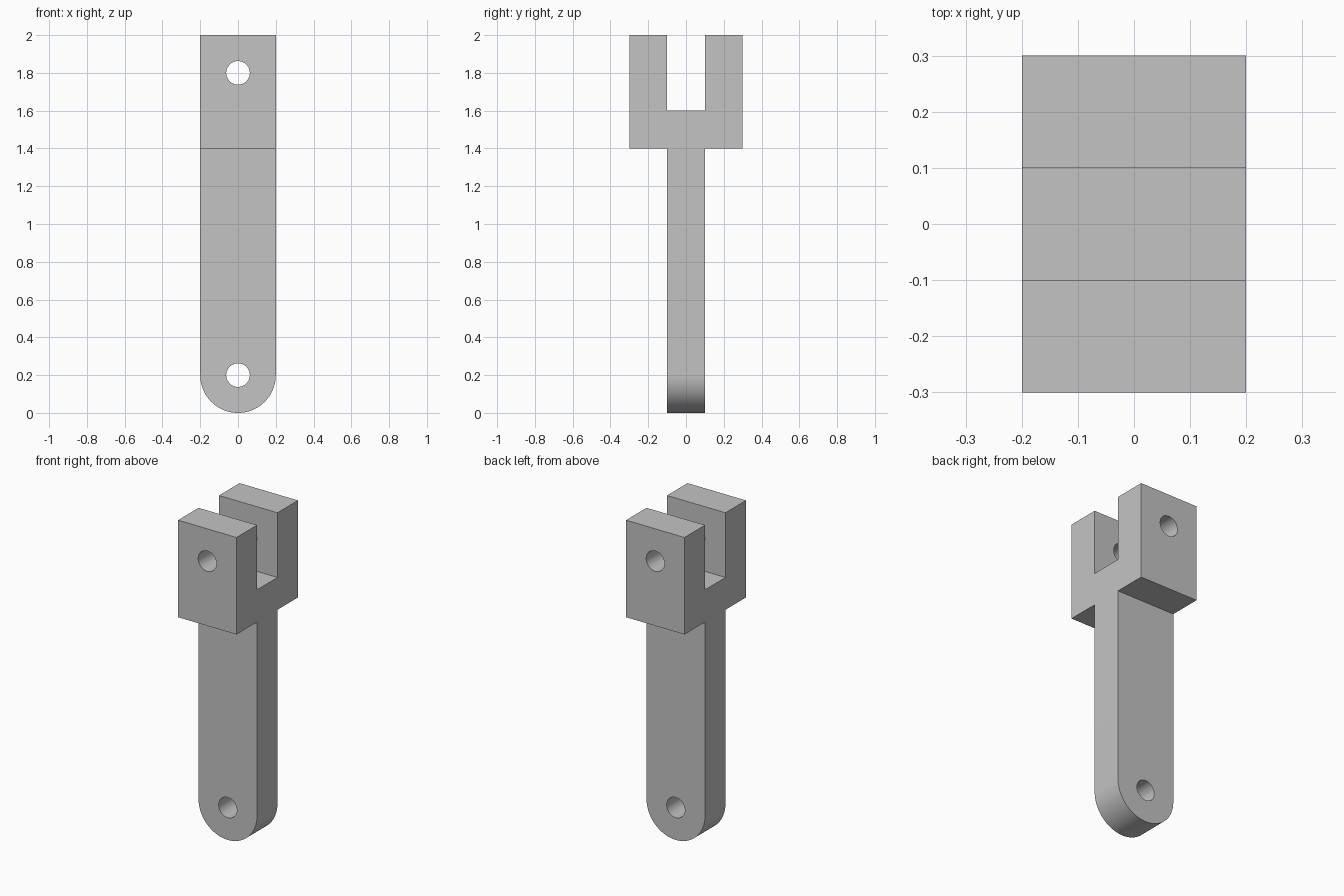
import bpy
import bmesh
from math import cos, sin, pi, radians
from mathutils import Vector

cube = bpy.data.objects.get("Cube")
if cube:
    bpy.data.objects.remove(cube, do_unlink=True)

HALF_W = 0.2       # half width of the link, also the radius of its round end
HALF_T = 0.1       # half thickness of the shank, also half the fork slot
HALF_D = 0.3       # half depth of the fork
TOP = 2.0
PIN_R = 0.0625

grey = bpy.data.materials.new("plain grey")
grey.use_nodes = True
grey.diffuse_color = (0.55, 0.55, 0.55, 1)
grey.node_tree.nodes["Principled BSDF"].inputs["Base Color"].default_value = (0.55, 0.55, 0.55, 1)


def prism(name, points, offset):
    """Extrude a closed profile equally to both sides along offset."""
    offset = Vector(offset)
    bm = bmesh.new()
    face = bm.faces.new([bm.verts.new(Vector(p) - offset) for p in points])
    ext = bmesh.ops.extrude_face_region(bm, geom=[face])
    verts = [g for g in ext["geom"] if isinstance(g, bmesh.types.BMVert)]
    bmesh.ops.translate(bm, verts=verts, vec=offset * 2)
    bmesh.ops.recalc_face_normals(bm, faces=bm.faces)
    mesh = bpy.data.meshes.new(name)
    bm.to_mesh(mesh)
    bm.free()
    mesh.materials.append(grey)
    obj = bpy.data.objects.new(name, mesh)
    bpy.context.collection.objects.link(obj)
    return obj


def arc(radius, z, start, end, steps):
    return [(radius * cos(start + (end - start) * i / steps), 0,
             z + radius * sin(start + (end - start) * i / steps))
            for i in range(steps + 1)]


def carve(target, cutter, operation):
    mod = target.modifiers.new(cutter.name, 'BOOLEAN')
    mod.operation = operation
    mod.solver = 'EXACT'
    mod.object = cutter
    bpy.context.view_layer.objects.active = target
    bpy.ops.object.modifier_apply(modifier=mod.name)
    bpy.data.objects.remove(cutter, do_unlink=True)


# Shank and fork: side profile, mirrored front to back
half = [(HALF_T, -0.1), (HALF_T, 1.4), (HALF_D, 1.4),
        (HALF_D, TOP), (HALF_T, TOP), (HALF_T, 1.6)]
side = half + [(-y, z) for y, z in reversed(half)]
link = prism("clevis_link", [(0, y, z) for y, z in side], (0.3, 0, 0))

# Front outline with the rounded lower end
outline = arc(HALF_W, HALF_W, pi, 2 * pi, 48)
outline += [(HALF_W, 0, TOP + 0.2), (-HALF_W, 0, TOP + 0.2)]
carve(link, prism("outline_cutter", outline, (0, 0.5, 0)), 'INTERSECT')

# Pin holes through the round end and both fork arms
for z in (0.2, 1.8):
    hole = arc(PIN_R, z, 0, 2 * pi, 48)[:-1]
    carve(link, prism("pin_hole_cutter", hole, (0, 0.5, 0)), 'DIFFERENCE')

# Smooth the curved walls, keep machined edges crisp
bpy.ops.object.select_all(action='DESELECT')
link.select_set(True)
bpy.context.view_layer.objects.active = link
bpy.ops.object.shade_smooth_by_angle(angle=radians(30))
